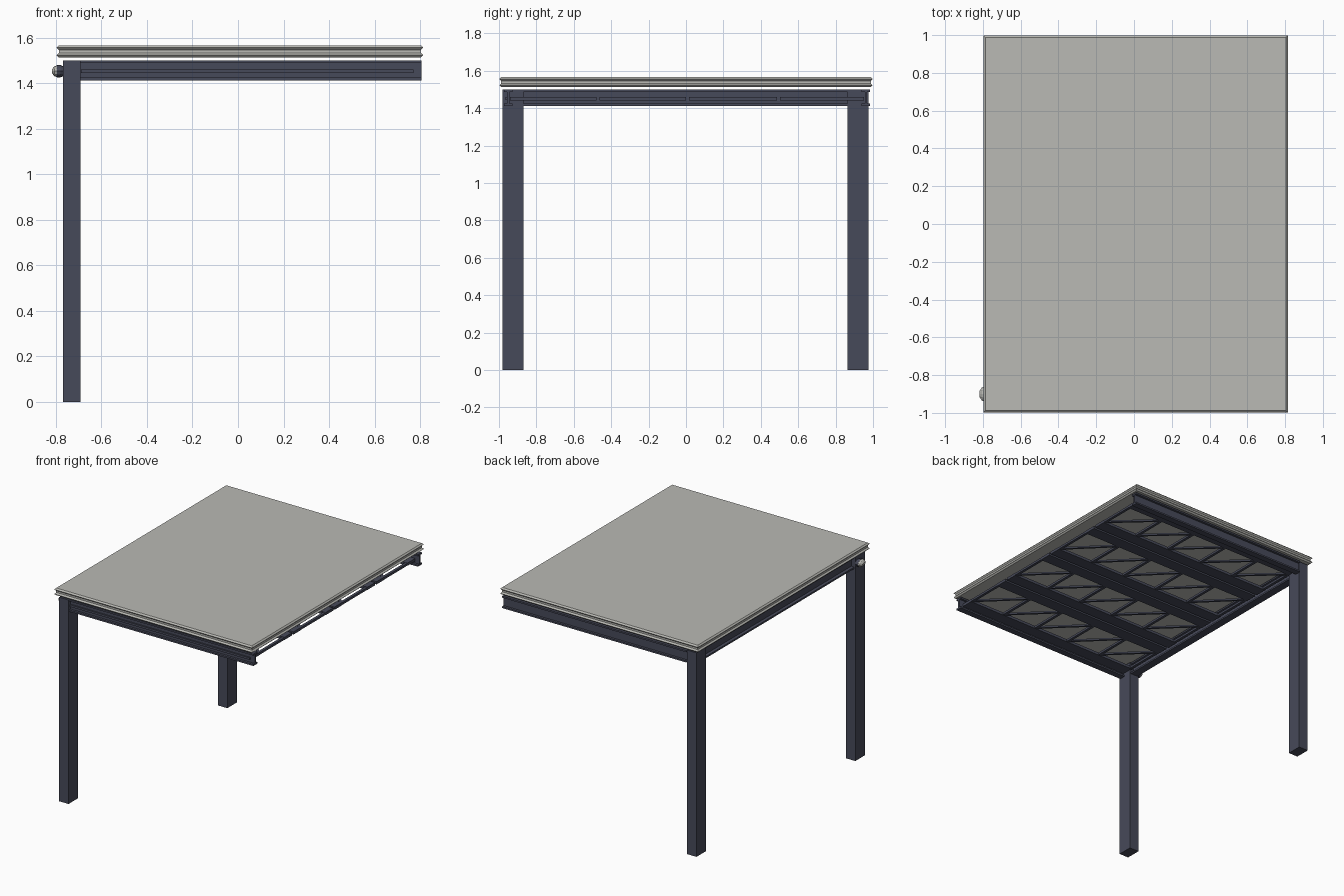
import bpy, bmesh, math
from mathutils import Vector

if "Cube" in bpy.data.objects:
    bpy.data.objects.remove(bpy.data.objects["Cube"])


def material(name, rgb):
    m = bpy.data.materials.new(name)
    m.diffuse_color = (*rgb, 1)
    m.use_nodes = True
    m.node_tree.nodes["Principled BSDF"].inputs["Base Color"].default_value = m.diffuse_color
    return m


STEEL = material("dark steel", (0.062, 0.067, 0.100))
PANEL = material("pale roof panel", (0.49, 0.49, 0.46))


def finish(bm, name, mat):
    bmesh.ops.recalc_face_normals(bm, faces=bm.faces[:])
    me = bpy.data.meshes.new(name)
    bm.to_mesh(me)
    bm.free()
    me.materials.append(mat)
    ob = bpy.data.objects.new(name, me)
    bpy.context.collection.objects.link(ob)
    return ob


def add_box(bm, lo, hi):
    vs = bmesh.ops.create_cube(bm, size=1)["verts"]
    for v in vs:
        v.co = Vector([(a + b) / 2 + c * (b - a) for a, b, c in zip(lo, hi, v.co)])


def box(name, lo, hi, mat):
    bm = bmesh.new()
    add_box(bm, lo, hi)
    return finish(bm, name, mat)


def stack(name, rings, mat):
    """Close a list of equal-length vertex rings into one solid."""
    bm = bmesh.new()
    loops = [[bm.verts.new(p) for p in ring] for ring in rings]
    n = len(loops[0])
    for a, b in zip(loops, loops[1:]):
        for i in range(n):
            j = (i + 1) % n
            bm.faces.new((a[i], a[j], b[j], b[i]))
    bm.faces.new(loops[0])
    bm.faces.new(loops[-1])
    return finish(bm, name, mat)


def i_beam(name, axis, start, end, centre, width, z0, z1, flange=0.012, web=0.012):
    """I-section beam running along x or y."""
    w, t = width / 2, web / 2
    half = [(w, z0), (w, z0 + flange), (t, z0 + flange),
            (t, z1 - flange), (w, z1 - flange), (w, z1)]
    prof = half + [(-a, z) for a, z in reversed(half)]
    if axis == "x":
        rings = [[(s, centre + a, z) for a, z in prof] for s in (start, end)]
    else:
        rings = [[(centre + a, s, z) for a, z in prof] for s in (start, end)]
    return stack(name, rings, STEEL)


# Roof panel with two pointed ribs around its rim
X0, X1, Y = -0.797, 0.814, 0.998
rim = [(1.513, 0.010), (1.523, 0), (1.533, 0.010),
       (1.546, 0.010), (1.556, 0), (1.566, 0.010)]
stack("roof_panel", [[(X0 + d, -Y + d, z), (X1 - d, -Y + d, z),
                      (X1 - d, Y - d, z), (X0 + d, Y - d, z)] for z, d in rim], PANEL)

# Posts
box("front_post", (-0.769, -0.981, 0), (-0.692, -0.869, 1.5), STEEL)
box("back_post", (-0.769, 0.864, 0), (-0.692, 0.976, 1.5), STEEL)

# Outer beams
i_beam("front_beam", "x", -0.692, 0.806, -0.950, 0.046, 1.412, 1.5)
i_beam("back_beam", "x", -0.692, 0.806, 0.962, 0.046, 1.412, 1.5)
i_beam("cross_beam", "y", -0.869, 0.864, -0.730, 0.060, 1.412, 1.5)
box("front_beam_rib", (-0.69, -0.966, 1.445), (0.77, -0.95, 1.460), STEEL)

# Four lattice frames lying flat under the roof
FX0, FX1, FZ0, FZ1, CELLS = -0.70, 0.775, 1.440, 1.460, 5
edges = [-0.95, -0.470, 0.008, 0.495, 0.96]
for k in range(4):
    y0, y1 = edges[k] + 0.008, edges[k + 1] - 0.008
    a, b = y0 + 0.09, y1 - 0.09
    bm = bmesh.new()
    add_box(bm, (FX0, y0, FZ0), (FX1, a, FZ1))
    add_box(bm, (FX0, b, FZ0), (FX1, y1, FZ1))
    step = (FX1 - FX0 - 0.02) / CELLS
    for i in range(CELLS + 1):
        x = FX0 + 0.01 + i * step
        add_box(bm, (x - 0.01, a, FZ0 + 0.002), (x + 0.01, b, FZ1 - 0.002))
    # diagonal braces
    for i in range(CELLS):
        x = FX0 + 0.01 + i * step
        p, q = Vector((x + step, a, 0)), Vector((x, b, 0))
        side = (q - p).normalized().cross(Vector((0, 0, 1))) * 0.009
        vs = [[bm.verts.new((c.x, c.y, z)) for c in (p - side, p + side, q + side, q - side)]
              for z in (FZ0 + 0.004, FZ1 - 0.004)]
        bm.faces.new(vs[0])
        bm.faces.new(vs[1])
        for n in range(4):
            m = (n + 1) % 4
            bm.faces.new((vs[0][n], vs[0][m], vs[1][m], vs[1][n]))
    finish(bm, f"lattice_frame_{k + 1}", STEEL)


# Wall lamp on the front post
def oval(x, ry, rz, sides=12):
    return [(x, -0.90 + ry * math.cos(2 * math.pi * i / sides),
             1.452 + rz * math.sin(2 * math.pi * i / sides)) for i in range(sides)]


stack("lamp_housing", [oval(-0.767, 0.034, 0.022), oval(-0.780, 0.040, 0.027),
                       oval(-0.795, 0.040, 0.027)], STEEL)
stack("lamp_lens", [oval(-0.795, 0.038, 0.026), oval(-0.806, 0.034, 0.022),
                    oval(-0.818, 0.016, 0.008)], PANEL)
